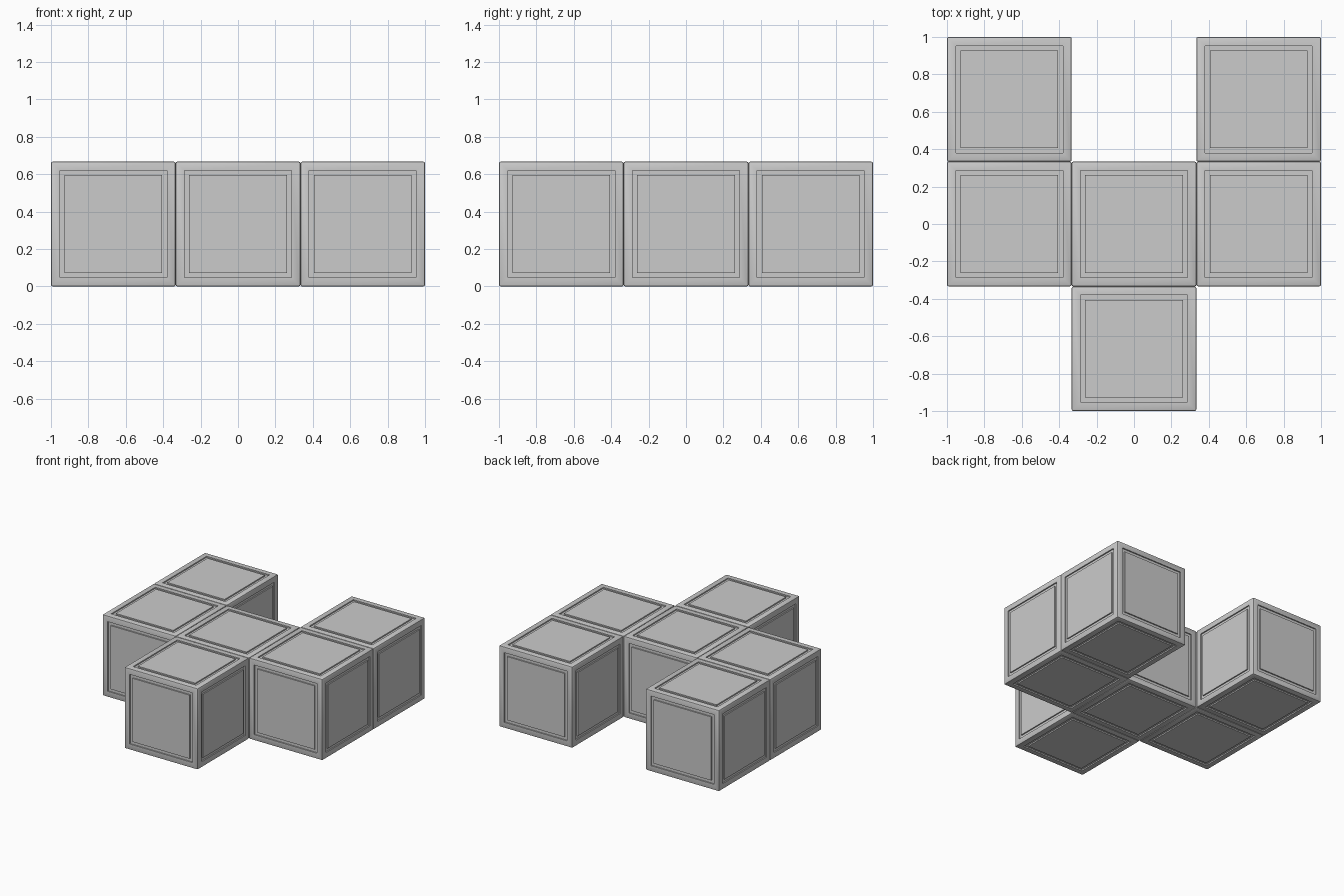
import bpy, bmesh

if "Cube" in bpy.data.objects:
    bpy.data.objects.remove(bpy.data.objects["Cube"])

P = 2 / 3        # grid pitch of the blocks
SIZE = 0.666     # block edge length
BEVEL = 0.008    # rounded edge width
DEPTH = 0.01     # groove depth


def block_mesh():
    bm = bmesh.new()
    bmesh.ops.create_cube(bm, size=SIZE)
    bmesh.ops.bevel(bm, geom=bm.edges[:], offset=BEVEL, offset_type='OFFSET',
                    segments=2, profile=0.5, affect='EDGES')
    bm.normal_update()
    panels = [f for f in bm.faces if f.calc_area() > 0.2]
    # rim, groove wall, groove floor, inner wall back up to the panel
    for width, depth in ((0.047 - BEVEL, 0), (0, -DEPTH), (0.025, 0), (0, DEPTH)):
        bmesh.ops.inset_individual(bm, faces=panels, thickness=width, depth=depth,
                                   use_even_offset=True)
        bm.normal_update()
    me = bpy.data.meshes.new("grooved_block")
    bm.to_mesh(me)
    bm.free()
    return me


mesh = block_mesh()

# Y-shaped layout of six blocks
layout = {
    "centre_block": (0, 0),
    "front_block": (0, -1),
    "left_block": (-1, 0),
    "right_block": (1, 0),
    "back_left_block": (-1, 1),
    "back_right_block": (1, 1),
}
for name, (x, y) in layout.items():
    ob = bpy.data.objects.new(name, mesh)
    ob.location = (x * P, y * P, P / 2)
    bpy.context.collection.objects.link(ob)

# Smooth rounded edges, crisp groove edges
bpy.ops.object.select_all(action='DESELECT')
ob.select_set(True)
bpy.context.view_layer.objects.active = ob
bpy.ops.object.shade_smooth_by_angle(angle=0.6)
